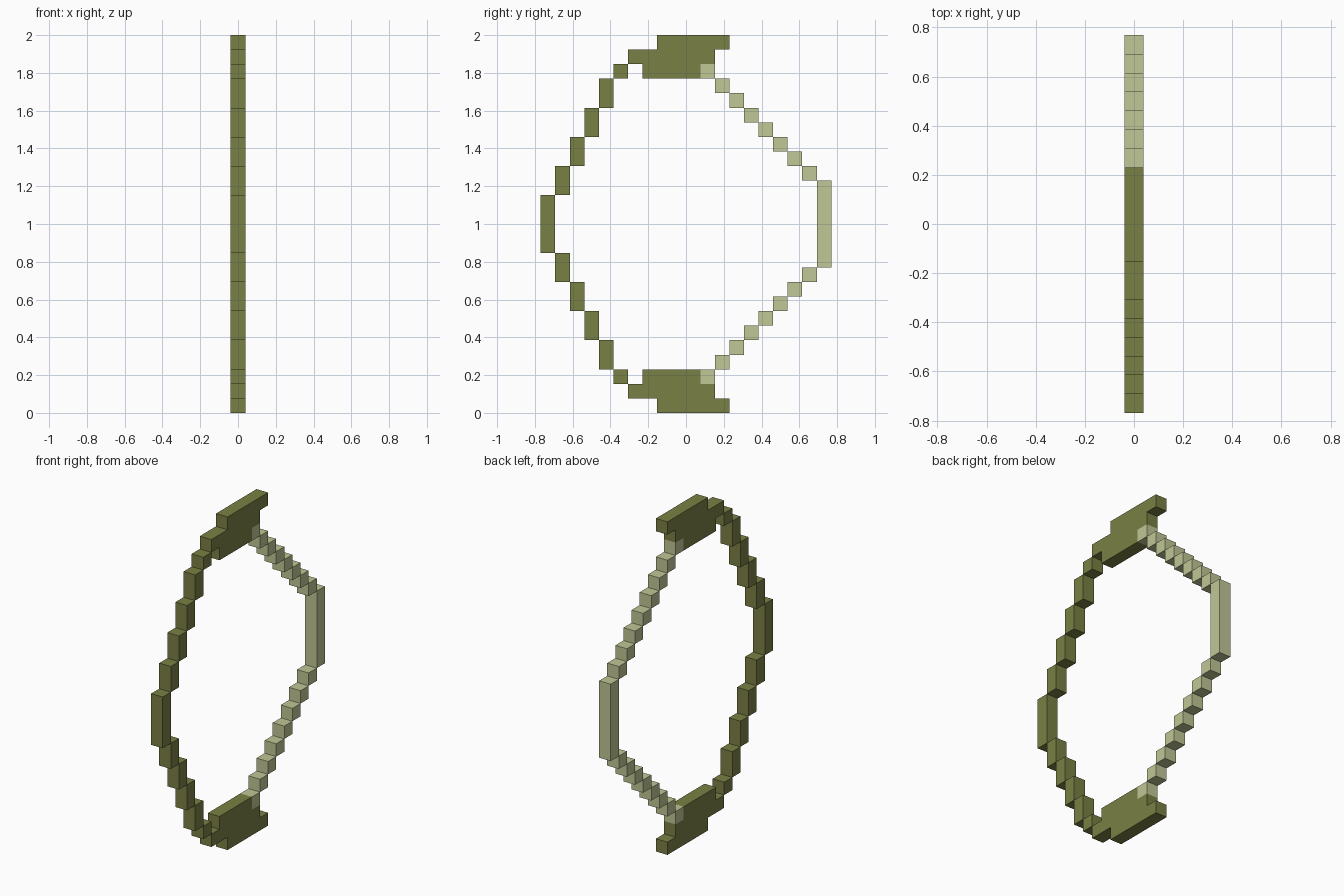
import bpy, bmesh

if "Cube" in bpy.data.objects:
    bpy.data.objects.remove(bpy.data.objects["Cube"])

U = 2 / 26   # one block
ROWS = 26    # model height in blocks


def material(name, color):
    m = bpy.data.materials.new(name)
    m.diffuse_color = (*color, 1)
    m.use_nodes = True
    m.node_tree.nodes["Principled BSDF"].inputs["Base Color"].default_value = m.diffuse_color
    return m


wood = material("dark olive wood", (0.195, 0.216, 0.058))
cord = material("pale cord", (0.527, 0.571, 0.305))


def rect(y0, z0, y1, z1):
    return [(y0, z0), (y1, z0), (y1, z1), (y0, z1)]


def flip(profile):
    """Mirror a side profile top to bottom."""
    return [(y, ROWS - z) for y, z in profile]


def build(name, profiles, mat):
    """Extrude side profiles (in blocks) to one block thickness along x."""
    bm = bmesh.new()
    for p in profiles:
        a = [bm.verts.new((-U / 2, y * U, z * U)) for y, z in p]
        b = [bm.verts.new((U / 2, y * U, z * U)) for y, z in p]
        bm.faces.new(a)
        bm.faces.new(b[::-1])
        for i in range(len(p)):
            j = (i + 1) % len(p)
            bm.faces.new((a[i], b[i], b[j], a[j]))
    bmesh.ops.recalc_face_normals(bm, faces=bm.faces)
    me = bpy.data.meshes.new(name)
    bm.to_mesh(me)
    bm.free()
    me.materials.append(mat)
    bpy.context.collection.objects.link(bpy.data.objects.new(name, me))


# Thick stepped tips, with a notch where the string is tied
tip = [(-4, 1), (-2, 1), (-2, 0), (3, 0), (3, 1), (2, 1), (2, 2),
       (1, 2), (1, 3), (-3, 3), (-3, 2), (-4, 2)]
build("lower_tip", [tip], wood)
build("upper_tip", [flip(tip)], wood)

# Stepped limbs: one small block, then blocks two high
limb = [rect(-5, 2, -4, 3)]
limb += [rect(-6 - i, 3 + 2 * i, -5 - i, 5 + 2 * i) for i in range(4)]
build("lower_limb", limb, wood)
build("upper_limb", [flip(p) for p in limb], wood)

# Grip in the middle of the bow
build("grip", [rect(-10, 11, -9, 15)], wood)

# Drawn string: diagonal steps and a straight middle
steps = [rect(1 + i, 2 + i, 2 + i, 3 + i) for i in range(8)]
build("lower_string", steps, cord)
build("upper_string", [flip(p) for p in steps], cord)
build("middle_string", [rect(9, 10, 10, 16)], cord)
